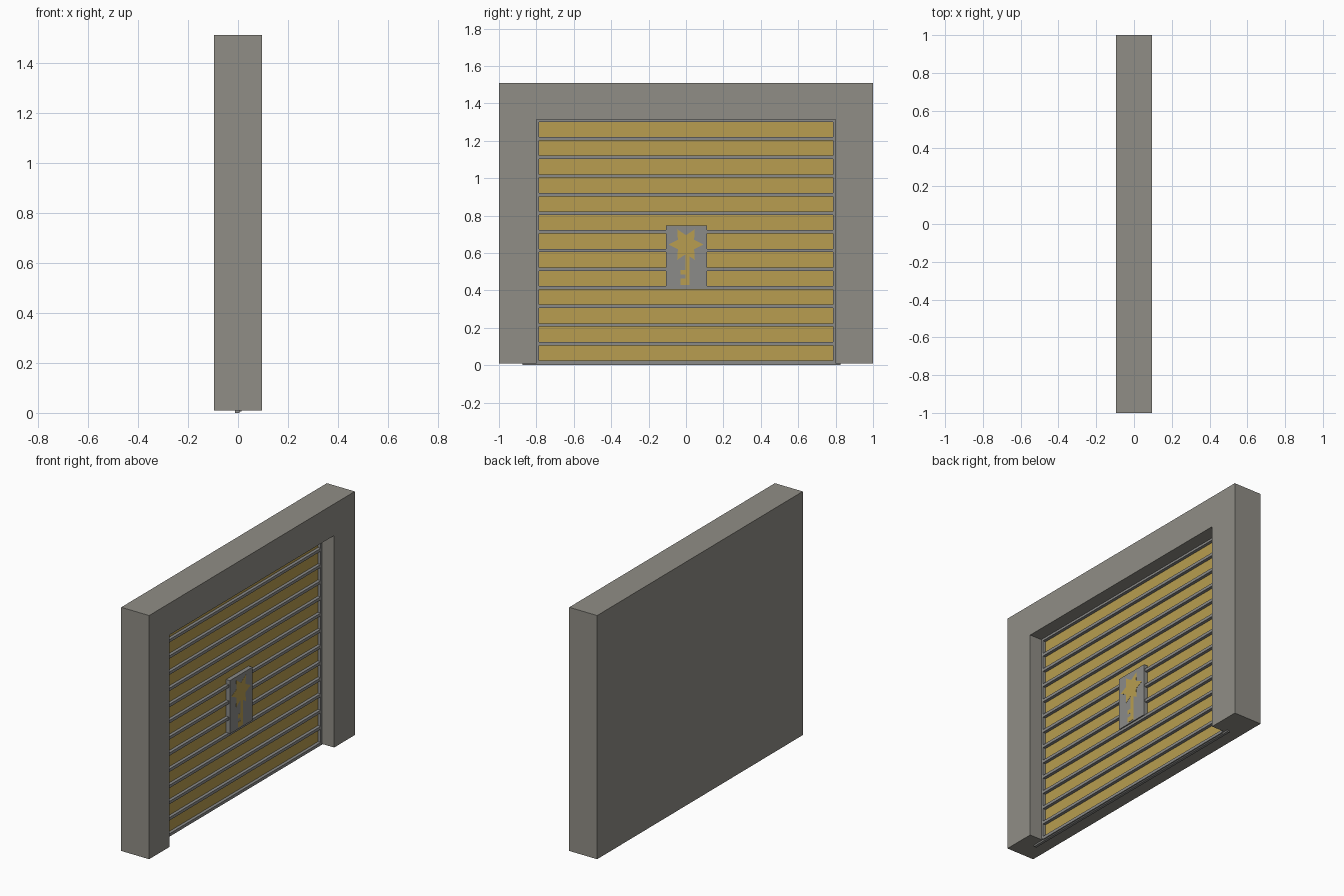
import bpy, bmesh, math

if "Cube" in bpy.data.objects:
    bpy.data.objects.remove(bpy.data.objects["Cube"])


def material(name, rgb):
    m = bpy.data.materials.new(name)
    m.diffuse_color = (*rgb, 1)
    m.use_nodes = True
    m.node_tree.nodes["Principled BSDF"].inputs["Base Color"].default_value = m.diffuse_color
    return m


STONE = material("warm grey stone", (0.28, 0.27, 0.24))
METAL = material("neutral grey metal", (0.26, 0.26, 0.25))
GOLD = material("gold", (0.48, 0.34, 0.08))


def finish(name, bm, mat):
    bmesh.ops.recalc_face_normals(bm, faces=bm.faces)
    me = bpy.data.meshes.new(name)
    bm.to_mesh(me)
    bm.free()
    me.materials.append(mat)
    ob = bpy.data.objects.new(name, me)
    bpy.context.collection.objects.link(ob)
    return ob


def add_prism(bm, outline, x0, x1):
    """Extrude a (y, z) outline along x."""
    f = bm.faces.new([bm.verts.new((x0, y, z)) for y, z in outline])
    r = bmesh.ops.extrude_face_region(bm, geom=[f])
    for v in r["geom"]:
        if isinstance(v, bmesh.types.BMVert):
            v.co.x = x1


def rect(y0, y1, z0, z1):
    return [(y0, z0), (y1, z0), (y1, z1), (y0, z1)]


def prisms(name, outlines, x0, x1, mat):
    bm = bmesh.new()
    for o in outlines:
        add_prism(bm, o, x0, x1)
    return finish(name, bm, mat)


W, H, OW, OH, Z0 = 1.0, 1.51, 0.8, 1.315, 0.01
FACE, DEEP, BAR = 0.095, -0.006, 0.013

# Solid back wall and the surround with its open doorway
prisms("back_wall", [rect(-W, W, Z0, H)], -FACE, DEEP - 0.004, STONE)
prisms("door_surround", [[(-W, Z0), (-OW, Z0), (-OW, OH), (OW, OH), (OW, Z0),
                          (W, Z0), (W, H), (-W, H)]], DEEP - 0.004, FACE, STONE)

# Gold door panel and the sill strip below it
prisms("door_panel", [rect(-OW, OW, Z0, OH)], DEEP - 0.004, DEEP, GOLD)
prisms("sill_strip", [rect(-0.875, 0.825, 0, Z0 + 0.002)], -0.012, 0.005, METAL)

# Door bars: horizontal rails (interrupted by the lock plate) and side stiles
PY0, PY1, PZ0, PZ1 = -0.107, 0.112, 0.42, 0.748
bars = [rect(-OW, -0.786, Z0, OH), rect(0.786, OW, Z0, OH)]
for i in range(14):
    z = 0.0155 + i * 0.0996
    lo, hi = max(z - 0.009, 0.005), min(z + 0.009, OH)
    if PZ0 < z < PZ1:
        bars += [rect(-0.786, PY0, lo, hi), rect(PY1, 0.786, lo, hi)]
    else:
        bars.append(rect(-0.786, 0.786, lo, hi))
prisms("door_bars", bars, DEEP, BAR, METAL)

# Lock plate
PLATE = 0.02
prisms("lock_plate", [rect(PY0, PY1, PZ0, PZ1)], DEEP, PLATE, METAL)

# Star-headed key inlay
star = []
for i in range(12):
    r = 0.094 if i % 2 == 0 else 0.05
    a = i * math.pi / 6
    star.append((r * math.cos(a), 0.645 + r * math.sin(a)))
key = [star, rect(-0.004, 0.02, 0.43, 0.61),
       rect(-0.03, -0.004, 0.43, 0.463), rect(-0.03, -0.004, 0.484, 0.51)]
prisms("key_inlay", key, PLATE - 0.001, PLATE + 0.001, GOLD)
